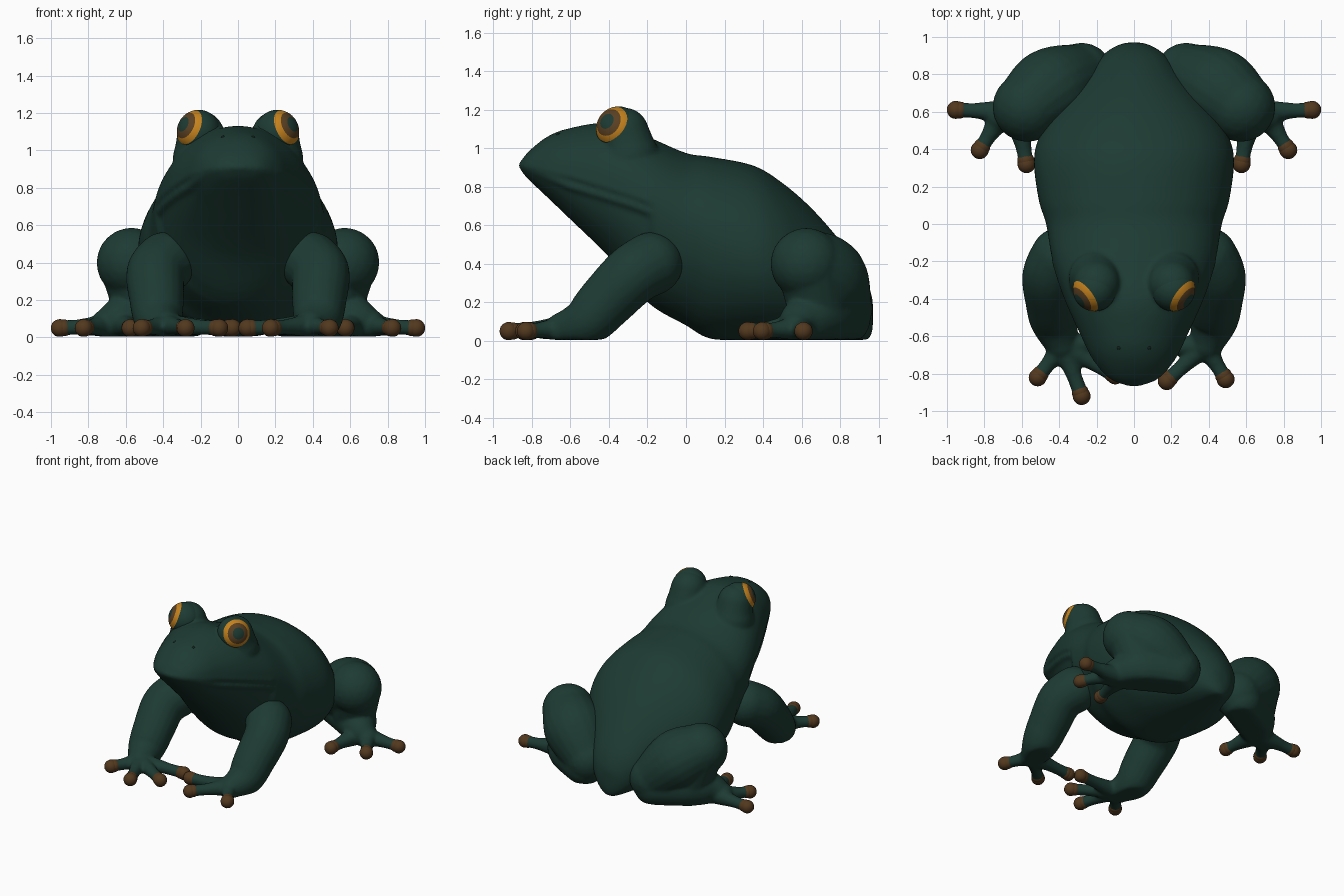
import bpy, bmesh, math
from mathutils import Vector, Matrix

if "Cube" in bpy.data.objects:
    bpy.data.objects.remove(bpy.data.objects["Cube"], do_unlink=True)


def material(name, rgb):
    m = bpy.data.materials.new(name)
    m.use_nodes = True
    m.diffuse_color = (*rgb, 1)
    m.node_tree.nodes["Principled BSDF"].inputs["Base Color"].default_value = (*rgb, 1)
    return m


SKIN = material("dark_green_skin", (0.0125, 0.044, 0.033))
AMBER = material("amber_iris", (0.55, 0.22, 0.012))
BROWN = material("brown_iris", (0.1, 0.05, 0.016))
TOE = material("brown_toe_tip", (0.085, 0.04, 0.013))
DARK = material("dark_nostril", (0.006, 0.018, 0.014))


def finish(bm, name, mats, voxel=0, passes=0):
    """Flatten on the ground, shade smooth, optionally fuse into one skin."""
    bmesh.ops.recalc_face_normals(bm, faces=bm.faces)
    for v in bm.verts:
        v.co.z = max(v.co.z, 0.005)
    for f in bm.faces:
        f.smooth = True
    me = bpy.data.meshes.new(name)
    bm.to_mesh(me)
    bm.free()
    for m in mats:
        me.materials.append(m)
    ob = bpy.data.objects.new(name, me)
    bpy.context.collection.objects.link(ob)
    if voxel:
        r = ob.modifiers.new("fuse", "REMESH")
        r.mode = "VOXEL"
        r.voxel_size = voxel
        r.use_smooth_shade = True
        s = ob.modifiers.new("soften", "SMOOTH")
        s.factor = 0.5
        s.iterations = passes
    return ob


def ball(bm, p, r):
    bmesh.ops.create_icosphere(bm, subdivisions=3, radius=r, matrix=Matrix.Translation(p))


def loft(bm, rings):
    """Skin a row of equal point rings and close both ends."""
    rings = [[bm.verts.new(p) for p in ring] for ring in rings]
    n = len(rings[0])
    for a, b in zip(rings, rings[1:]):
        for k in range(n):
            j = (k + 1) % n
            bm.faces.new((a[k], a[j], b[j], b[k]))
    bm.faces.new(rings[0][::-1])
    bm.faces.new(rings[-1])


def spline(a, b, c, d, t):
    return 0.5 * (2 * b + (c - a) * t + (2 * a - 5 * b + 4 * c - d) * t * t
                  + (3 * b - a - 3 * c + d) * t ** 3)


def smooth_path(points, steps):
    pts = [Vector(p) for p in (points[0], *points, points[-1])]
    path = [spline(*pts[i:i + 4], k / steps) for i in range(len(points) - 1) for k in range(steps)]
    return path + [pts[-1]]


def chain(bm, points, steps=6):
    """Round-ended tapered limb along a smooth path of points (x, y, z, radius)."""
    path = smooth_path(points, steps)
    side, rings = None, []
    for i, q in enumerate(path):
        along = (path[min(i + 1, len(path) - 1)].xyz - path[max(i - 1, 0)].xyz).normalized()
        side = along.orthogonal() if side is None else side - along * side.dot(along)
        side.normalize()
        other = along.cross(side)
        turns = [2 * math.pi * k / 20 for k in range(20)]
        rings.append([q.xyz + q.w * (side * math.cos(a) + other * math.sin(a)) for a in turns])
    loft(bm, rings)
    for q in (path[0], path[-1]):
        ball(bm, q.xyz, q.w)


# Body cross-sections: y, top, widest height, bottom, half width
class Section(tuple):
    pass


SECTIONS = (
    (-0.857, 0.93, 0.912, 0.885, 0.045),
    (-0.82, 0.98, 0.905, 0.84, 0.135),
    (-0.72, 1.06, 0.88, 0.745, 0.22),
    (-0.6, 1.105, 0.85, 0.63, 0.28),
    (-0.4, 1.13, 0.79, 0.435, 0.37),
    (-0.2, 1.06, 0.72, 0.2, 0.435),
    (0, 0.975, 0.6, 0.08, 0.47),
    (0.13, 0.955, 0.53, 0.01, 0.51),
    (0.35, 0.91, 0.45, 0, 0.535),
    (0.5, 0.82, 0.4, 0, 0.49),
    (0.65, 0.69, 0.33, 0, 0.38),
    (0.8, 0.52, 0.25, 0, 0.25),
    (0.9, 0.38, 0.2, 0, 0.17),
    (0.95, 0.28, 0.16, 0.01, 0.1),
    (0.97, 0.21, 0.14, 0.06, 0.04))
rows = smooth_path(SECTIONS, 5)


def mouth_depth(y):
    """Grows from the muzzle tip, zero behind the mouth corners."""
    return min(1, (y + 0.86) / 0.25) if y < -0.17 else 0


bm = bmesh.new()
rings = []
for y, top, mid, low, w in rows:
    ring = []
    for k in range(64):
        a = 2 * math.pi * k / 64
        c, s = math.cos(a), math.sin(a)
        # the jaw is set in a little below the mouth line
        inset = 1 - 0.05 * mouth_depth(y) if s < -0.01 else 1
        ring.append((w * c * inset, y, mid + s * (top - mid if s > 0 else mid - low)))
    rings.append(ring)
loft(bm, rings)

# Lips run around the muzzle from one mouth corner to the other
for drop, inset, r in ((-0.006, 0.012, 0.02), (0.048, 0.022, 0.023)):
    half = [(w - inset, y + 0.01, mid - drop * mouth_depth(y), r)
            for y, top, mid, low, w in rows if y < -0.17]
    chain(bm, [(-x, y, z, q) for x, y, z, q in reversed(half)] + half, 2)

# Eye sockets swell out of the head
for side in (-1, 1):
    chain(bm, [(0.2 * side, -0.29, 0.96, 0.15), (0.2 * side, -0.305, 1.03, 0.135),
               (0.2 * side, -0.32, 1.085, 0.127)])
finish(bm, "body", [SKIN], 0.012, 10)

for side, label in ((1, "left"), (-1, "right")):
    # Eye with coloured rings around the gaze direction
    bm = bmesh.new()
    bmesh.ops.create_uvsphere(bm, u_segments=36, v_segments=60, radius=0.117)
    for f in bm.faces:
        angle = math.degrees(f.calc_center_median().angle(Vector((0, 0, 1))))
        f.material_index = 0 if angle < 22 or angle > 57 else (2 if angle < 38 else 1)
    gaze = Vector((0.74 * side, -0.55, 0.36)).to_track_quat("Z", "Y").to_matrix().to_4x4()
    place = Matrix.Translation((0.21 * side, -0.35, 1.1)) @ gaze
    bmesh.ops.transform(bm, matrix=place, verts=bm.verts)
    finish(bm, label + "_eye", [SKIN, AMBER, BROWN])

    bm = bmesh.new()
    ball(bm, (0.08 * side, -0.66, 1.066), 0.013)
    finish(bm, label + "_nostril", [DARK])

    # Front leg: shoulder to palm
    arm = [(0.39, -0.18, 0.4, 0.165), (0.44, -0.28, 0.34, 0.158), (0.435, -0.41, 0.21, 0.147),
           (0.425, -0.52, 0.1, 0.13), (0.39, -0.64, 0.06, 0.09)]
    # Hind leg: hip, folded knee, calf, then shin along the ground
    thigh = [(0.28, 0.8, 0.17, 0.17), (0.44, 0.725, 0.32, 0.22), (0.57, 0.625, 0.4, 0.187)]
    calf = [(0.56, 0.65, 0.37, 0.175), (0.52, 0.68, 0.2, 0.16), (0.5, 0.7, 0.12, 0.15)]
    shin = [(0.3, 0.81, 0.12, 0.15), (0.5, 0.7, 0.13, 0.155), (0.63, 0.6, 0.1, 0.12),
            (0.71, 0.57, 0.07, 0.08)]
    # The two hands are turned differently
    if side > 0:
        fingers = [(0.49, -0.83), (0.175, -0.84), (0.05, -0.66)]
    else:
        fingers = [(0.515, -0.82), (0.28, -0.92), (0.1, -0.81), (0.03, -0.62)]
    toes = [(0.953, 0.61), (0.825, 0.395), (0.575, 0.32)]
    legs = (("front_leg", [arm], fingers, [(0.38, -0.65)] * 4),
            ("hind_leg", [thigh, calf, shin], toes, [(0.7, 0.6), (0.72, 0.56), (0.61, 0.52)]))
    for part, limbs, tips, roots in legs:
        bm, tip_bm = bmesh.new(), bmesh.new()
        for limb in limbs:
            chain(bm, [(x * side, y, z, r) for x, y, z, r in limb])
        for (tx, ty), (rx, ry) in zip(tips, roots):
            root = Vector((rx * side, ry, 0.065))
            tip = Vector((tx * side, ty, 0.05))
            neck = root.lerp(tip, 0.6)
            chain(bm, [(*root, 0.065), (*neck, 0.042), (*tip, 0.044)])
            # Rounded toe pad
            back = tip + (root - tip).normalized() * 0.022
            ball(tip_bm, tip, 0.048)
            ball(tip_bm, back, 0.045)
        finish(bm, label + "_" + part, [SKIN], 0.011, 10)
        finish(tip_bm, label + "_" + part + "_toe_tips", [TOE])
